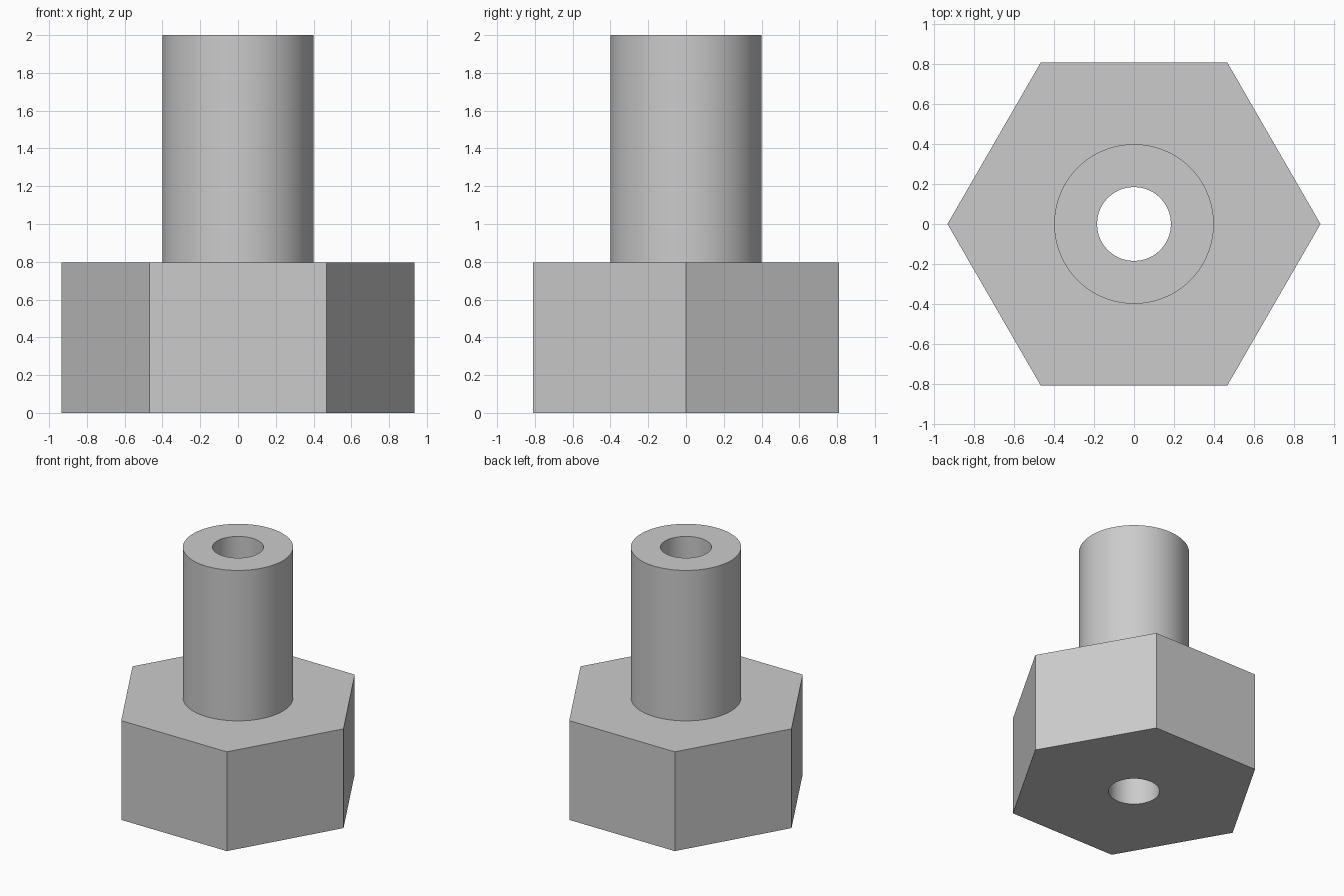
import bpy
import bmesh
from math import cos, sin, pi, radians

cube = bpy.data.objects.get("Cube")
if cube:
    bpy.data.objects.remove(cube, do_unlink=True)

SEGMENTS = 96
HEX_RADIUS, SHAFT_RADIUS, BORE_RADIUS = 0.935, 0.4, 0.185
HEAD_TOP, SHAFT_TOP = 0.795, 2.0

steel = bpy.data.materials.new("grey_metal")
steel.use_nodes = True
colour = (0.6, 0.6, 0.6, 1)
steel.diffuse_color = colour
steel.node_tree.nodes["Principled BSDF"].inputs["Base Color"].default_value = colour


def ring(bm, radius, z, hexagonal=False):
    """Closed ring of vertices, round or pushed out onto a hexagon."""
    verts = []
    for i in range(SEGMENTS):
        a = 2 * pi * i / SEGMENTS
        r = radius
        if hexagonal:
            r *= cos(pi / 6) / cos(a % (pi / 3) - pi / 6)
        verts.append(bm.verts.new((r * cos(a), r * sin(a), z)))
    return verts


# Hexagonal head, round shaft and through bore as one closed skin
bm = bmesh.new()
rings = [
    ring(bm, BORE_RADIUS, 0),
    ring(bm, HEX_RADIUS, 0, True),
    ring(bm, HEX_RADIUS, HEAD_TOP, True),
    ring(bm, SHAFT_RADIUS, HEAD_TOP),
    ring(bm, SHAFT_RADIUS, SHAFT_TOP),
    ring(bm, BORE_RADIUS, SHAFT_TOP),
]
for low, high in zip(rings, rings[1:] + rings[:1]):
    for i in range(SEGMENTS):
        j = (i + 1) % SEGMENTS
        bm.faces.new((low[i], low[j], high[j], high[i]))
bmesh.ops.recalc_face_normals(bm, faces=bm.faces)

mesh = bpy.data.meshes.new("hex_head_sleeve")
bm.to_mesh(mesh)
bm.free()
mesh.materials.append(steel)
sleeve = bpy.data.objects.new("hex_head_sleeve", mesh)
bpy.context.collection.objects.link(sleeve)

# Smooth round walls, crisp hexagon edges
bpy.ops.object.select_all(action="DESELECT")
sleeve.select_set(True)
bpy.context.view_layer.objects.active = sleeve
bpy.ops.object.shade_smooth_by_angle(angle=radians(30))
